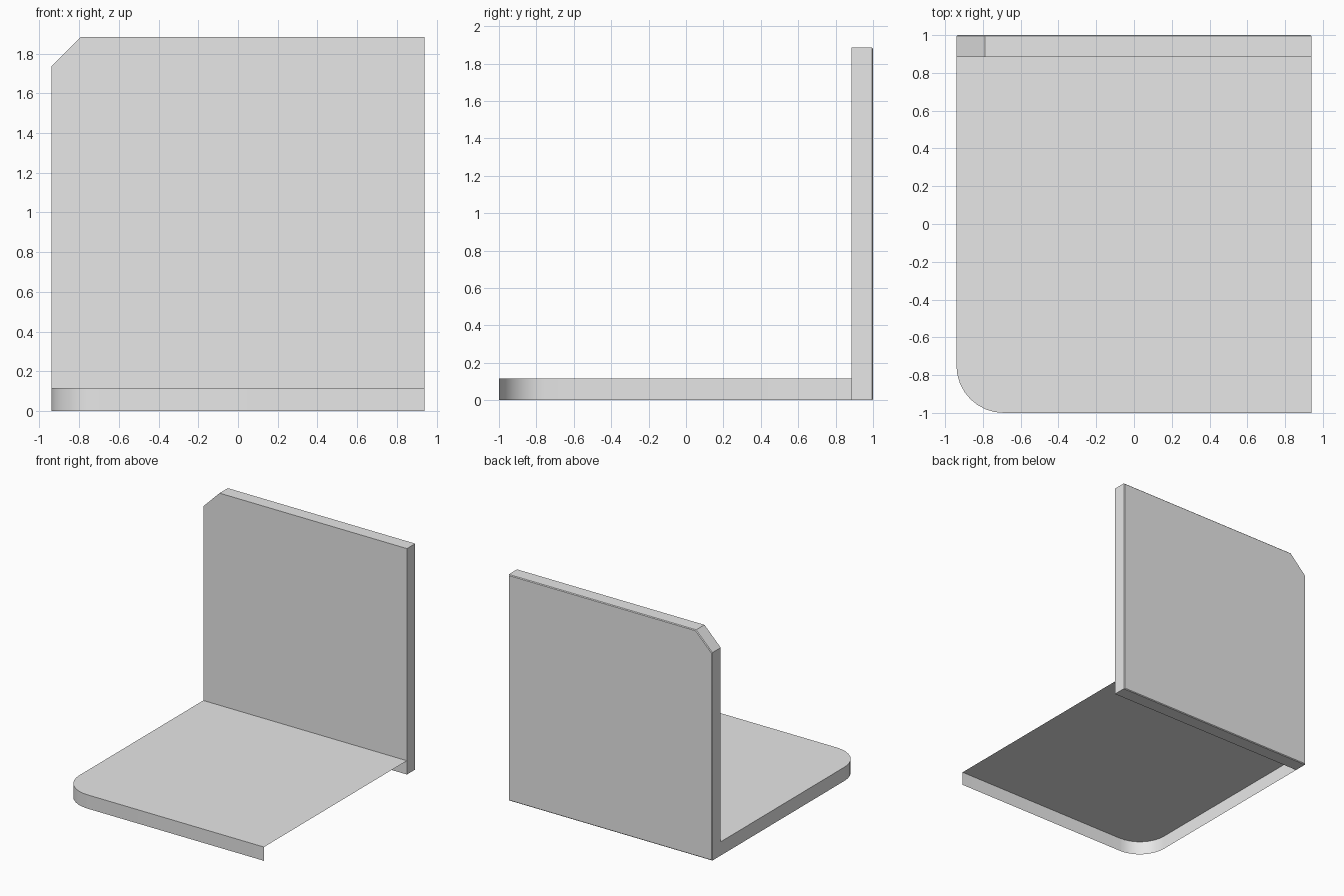
import bpy, bmesh, math

cube = bpy.data.objects.get("Cube")
if cube:
    bpy.data.objects.remove(cube)

HALF_W, THICK, HEIGHT = 0.94, 0.115, 1.885
INNER_Y = 1 - THICK
RADIUS, CHAMFER = 0.25, 0.15

grey = bpy.data.materials.new("light grey")
grey.use_nodes = True
grey.diffuse_color = (0.8, 0.8, 0.8, 1)
grey.node_tree.nodes["Principled BSDF"].inputs["Base Color"].default_value = (0.8, 0.8, 0.8, 1)


def finish(name, bm):
    mesh = bpy.data.meshes.new(name)
    bm.to_mesh(mesh)
    bm.free()
    mesh.materials.append(grey)
    obj = bpy.data.objects.new(name, mesh)
    bpy.context.collection.objects.link(obj)
    bpy.ops.object.select_all(action="DESELECT")
    obj.select_set(True)
    bpy.context.view_layer.objects.active = obj
    bpy.ops.object.shade_smooth_by_angle(angle=math.radians(35))
    return obj


# Base plate: a top sheet with a skirt on its right, rounded corner and front,
# open underneath and along its left edge
outline = [(-HALF_W, INNER_Y)]
steps = 8
for i in range(steps + 1):
    a = math.pi + i * math.pi / 2 / steps
    outline.append((-HALF_W + RADIUS + RADIUS * math.cos(a),
                    -1 + RADIUS + RADIUS * math.sin(a)))
outline.append((HALF_W, -1))

bm = bmesh.new()
top = [bm.verts.new((x, y, THICK)) for x, y in outline]
low = [bm.verts.new((x, y, 0)) for x, y in outline]
bm.faces.new(top + [bm.verts.new((HALF_W, INNER_Y, THICK))])
for i in range(len(outline) - 1):
    bm.faces.new((low[i], low[i + 1], top[i + 1], top[i]))
finish("base_plate", bm)

# Back panel: upright slab with one clipped top corner
profile = [(-HALF_W, 0), (HALF_W, 0), (HALF_W, HEIGHT),
           (-HALF_W + CHAMFER, HEIGHT), (-HALF_W, HEIGHT - CHAMFER)]
bm = bmesh.new()
face = bm.faces.new([bm.verts.new((x, INNER_Y, z)) for x, z in profile])
extruded = bmesh.ops.extrude_face_region(bm, geom=[face], use_keep_orig=True)
bmesh.ops.translate(bm, vec=(0, THICK, 0),
                    verts=[v for v in extruded["geom"] if isinstance(v, bmesh.types.BMVert)])
bmesh.ops.recalc_face_normals(bm, faces=bm.faces)

# Fine bevel around the rear rim
rim = [e for e in bm.edges if all(v.co.y > 0.99 for v in e.verts)]
bmesh.ops.bevel(bm, geom=rim, offset=0.006, segments=1, affect="EDGES")
finish("back_panel", bm)
